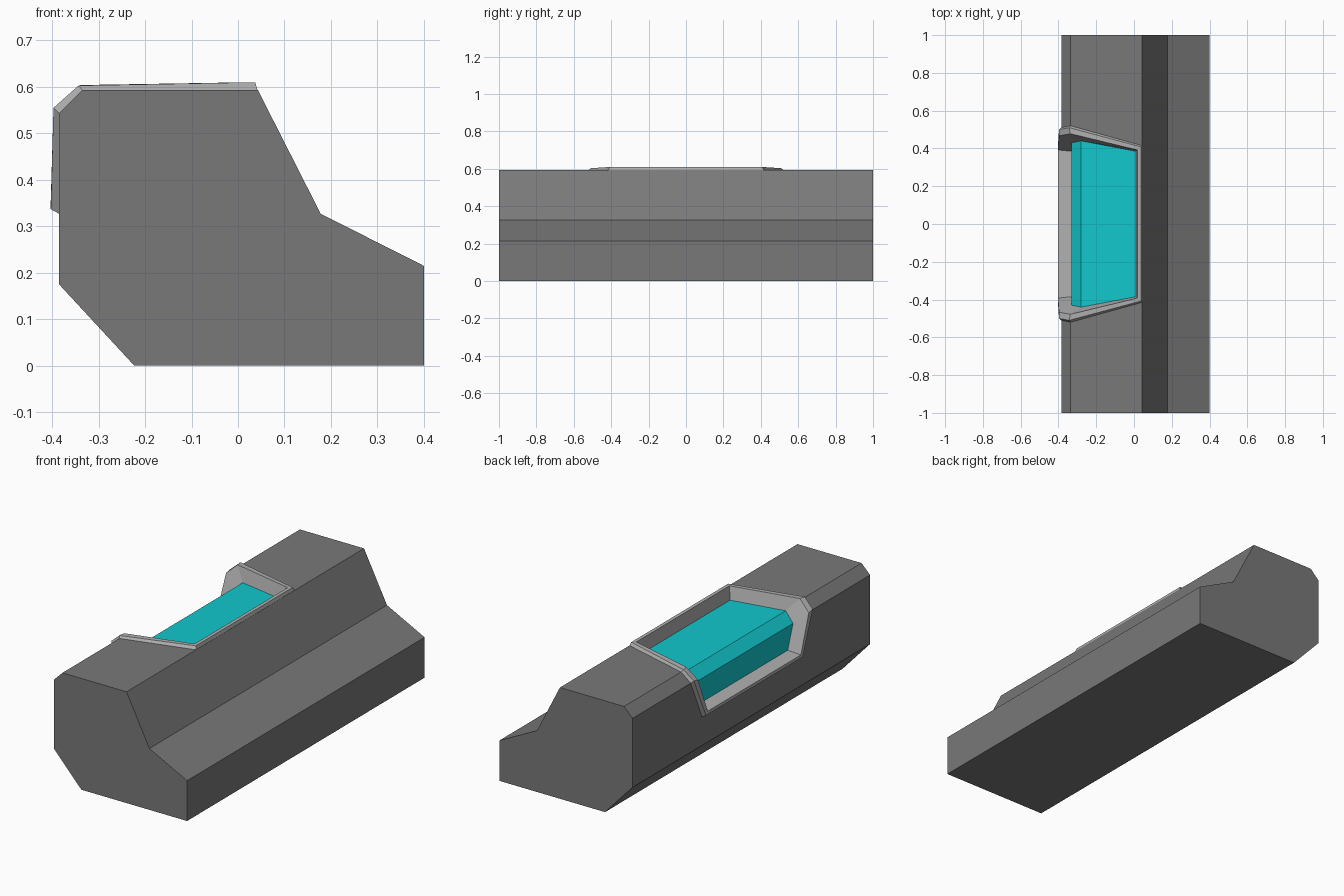
import bpy, bmesh

if "Cube" in bpy.data.objects:
    bpy.data.objects.remove(bpy.data.objects["Cube"])


def material(name, color):
    m = bpy.data.materials.new(name)
    m.diffuse_color = (*color, 1)
    m.use_nodes = True
    m.node_tree.nodes["Principled BSDF"].inputs["Base Color"].default_value = m.diffuse_color
    return m


def build(name, faces, mat):
    """Mesh from faces given as coordinate lists; shared corners are merged."""
    bm = bmesh.new()
    for f in faces:
        bm.faces.new([bm.verts.new(p) for p in f])
    bmesh.ops.remove_doubles(bm, verts=bm.verts, dist=1e-5)
    bmesh.ops.recalc_face_normals(bm, faces=bm.faces)
    bm.normal_update()
    # the highest face must look up
    top = max(bm.faces, key=lambda f: f.calc_center_median().z)
    if top.normal.z < 0:
        bmesh.ops.reverse_faces(bm, faces=bm.faces)
    me = bpy.data.meshes.new(name)
    bm.to_mesh(me)
    bm.free()
    me.materials.append(mat)
    ob = bpy.data.objects.new(name, me)
    bpy.context.collection.objects.link(ob)
    return ob


def mirror(p):
    return (p[0], -p[1], p[2])


def ring(half):
    """Closed loop from a half outline, mirrored in y."""
    return half + [mirror(p) for p in reversed(half)]


grey = material("dark_grey", (0.19, 0.19, 0.19))
light = material("light_grey", (0.43, 0.43, 0.43))
cyan = material("cyan", (0.006, 0.58, 0.62))

# Folded outlines: front edge, upper fold, lower fold, sill
base = [(.042, .415, .593), (-.335, .52, .593), (-.385, .51, .543), (-.385, .415, .327)]
rim_out = [(.037, .408, .610), (-.343, .51, .603), (-.397, .50, .555), (-.403, .408, .337)]
rim_in = [(.018, .392, .610), (-.337, .478, .604), (-.397, .467, .549), (-.403, .392, .354)]
panel = [(.010, .385, .538), (-.280, .44, .538), (-.330, .43, .488), (-.330, .385, .362)]

# Body: extruded profile with an opening over the top, chamfer and back
profile = [(-.335, .593), (.043, .593), (.178, .327), (.40, .215),
           (.40, 0), (-.223, 0), (-.385, .175), (-.385, .543)]
L = [(x, -1, z) for x, z in profile]
R = [(x, 1, z) for x, z in profile]
a, b, c, d = base
am, bm_, cm, dm = [mirror(p) for p in base]
faces = [L, R]
faces += [[L[i], L[i + 1], R[i + 1], R[i]] for i in range(1, 6)]
faces += [[L[1], R[1], R[0], b, a, am, bm_, L[0]],       # notched top
          [R[0], R[7], c, b], [L[0], L[7], cm, bm_],     # chamfer ends
          [L[6], R[6], R[7], c, d, dm, cm, L[7]]]        # notched back
build("console_body", faces, grey)

# Raised frame and recess walls, lofted between the rings
faces = []
rings = [ring(r) for r in (base, rim_out, rim_in, panel)]
for r0, r1 in zip(rings, rings[1:]):
    for i in range(8):
        j = (i + 1) % 8
        faces.append([r0[i], r0[j], r1[j], r1[i]])
build("display_frame", faces, light)

# Sunken folded display
build("display_panel",
      [[p, q, mirror(q), mirror(p)] for p, q in zip(panel, panel[1:])], cyan)
